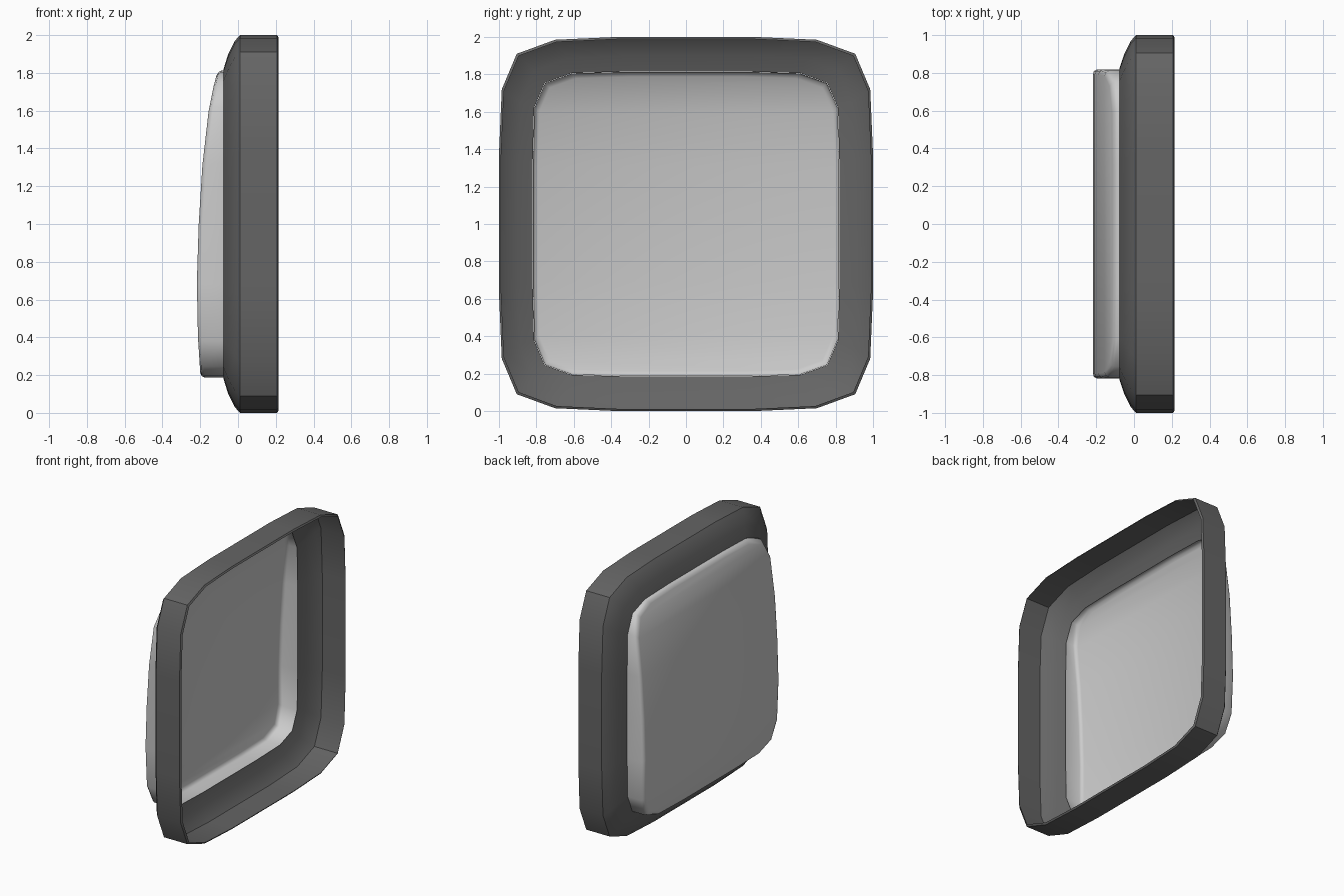
import bpy, bmesh, math

if "Cube" in bpy.data.objects:
    bpy.data.objects.remove(bpy.data.objects["Cube"])

# Half outlines (y, z) from bottom to top, about the centre
LEVELS = [0.0, 0.2, 0.4]
FRAME_Q = [(1.0, 0.37), (0.985, 0.72), (0.905, 0.91), (0.70, 0.985), (0.37, 1.0)]
PANEL_Q = [(0.82, 0.32), (0.813, 0.62), (0.755, 0.755), (0.61, 0.807), (0.32, 0.815)]
CENTRE_Z = 1.0


def half(quarter):
    """Right half of an outline, bottom to top, with side points added."""
    w, h = quarter[0]
    lower = [(y, -z) for y, z in reversed(quarter)]
    return lower + [(w, 0.0)] + quarter


def ring(quarter, scale=1.0):
    right = half(quarter)
    left = [(-y, z) for y, z in reversed(right)]
    return [(y * scale, z * scale + CENTRE_Z) for y, z in right + left]


def loft(bm, rings):
    rows = [[bm.verts.new(p) for p in r] for r in rings]
    n = len(rows[0])
    for a, b in zip(rows, rows[1:]):
        for i in range(n):
            j = (i + 1) % n
            bm.faces.new((a[i], a[j], b[j], b[i]))
    return rows


def finish(bm, name, angle):
    bmesh.ops.recalc_face_normals(bm, faces=bm.faces[:])
    # outward means facing -x on the front of the shell
    if sum(f.normal.x * f.calc_area() for f in bm.faces) > 0:
        bmesh.ops.reverse_faces(bm, faces=bm.faces[:])
    mesh = bpy.data.meshes.new(name)
    bm.to_mesh(mesh)
    bm.free()
    obj = bpy.data.objects.new(name, mesh)
    bpy.context.collection.objects.link(obj)
    bpy.ops.object.select_all(action='DESELECT')
    obj.select_set(True)
    bpy.context.view_layer.objects.active = obj
    bpy.ops.object.shade_smooth_by_angle(angle=math.radians(angle))
    return obj


# Frame: open rounded shell, swept from the back rim to the window edge
bm = bmesh.new()
section = [(0.215, 0.988), (0.207, 1.0), (0.01, 1.0), (-0.018, 0.968), (-0.052, 0.9)]
rings = [[(x, y, z) for y, z in ring(FRAME_Q, (s))] for x, s in section]
rings = [[(x, y, z) for x, y, z in r] for r in rings]
rings.append([(-0.078, y, z) for y, z in ring(PANEL_Q)])
loft(bm, rings)
frame = finish(bm, "frame", 40)
dark = bpy.data.materials.new("dark_grey")
dark.diffuse_color = (0.13, 0.13, 0.13, 1)
dark.use_nodes = True
dark.node_tree.nodes["Principled BSDF"].inputs["Base Color"].default_value = dark.diffuse_color
frame.data.materials.append(dark)

# Panel: bulged face with a soft edge and side wall
PROFILE = [(0.18, -0.198), (0.4, -0.212), (0.65, -0.219), (1.0, -0.208),
           (1.4, -0.183), (1.66, -0.147), (1.83, -0.103)]


def depth(z):
    for (z0, x0), (z1, x1) in zip(PROFILE, PROFILE[1:]):
        if z <= z1:
            return x0 + (x1 - x0) * (z - z0) / (z1 - z0)
    return PROFILE[-1][1]


bm = bmesh.new()
outer, inner = ring(PANEL_Q, 0.998), ring(PANEL_Q, 0.965)
rows = loft(bm, [
    [(-0.07, y, z) for y, z in outer],
    [(depth(z) + 0.022, y, z) for y, z in outer],
    [(depth(z) + 0.006, y * 0.99, CENTRE_Z + (z - CENTRE_Z) * 0.99) for y, z in outer],
    [(depth(z), y, z) for y, z in inner],
])
face = rows[-1]
n = len(face)
for i in range(n // 2 - 1):
    bm.faces.new((face[i], face[i + 1], face[n - 2 - i], face[n - 1 - i]))
finish(bm, "panel", 60)
